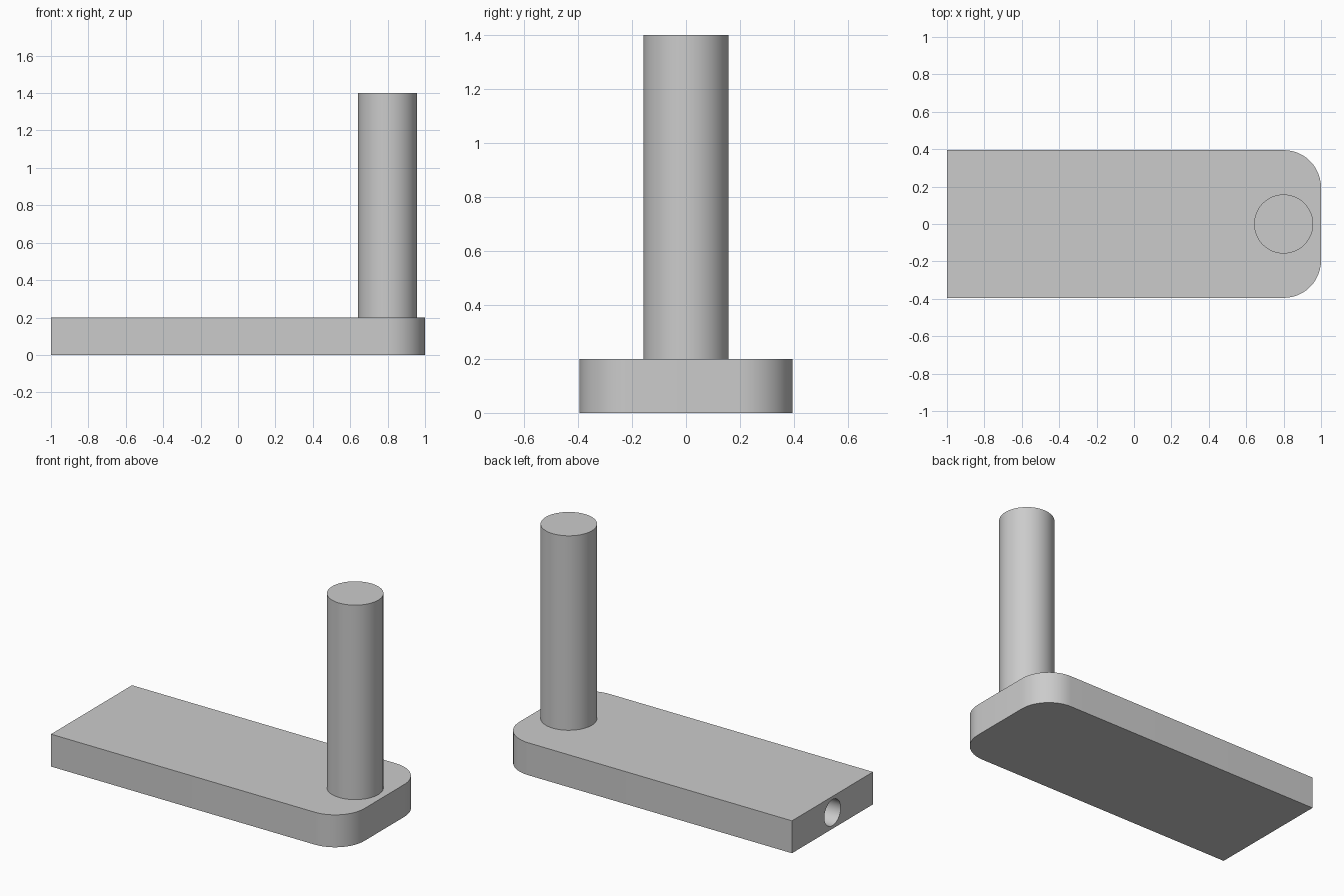
import bpy
import bmesh
import math

cube = bpy.data.objects.get("Cube")
if cube:
    bpy.data.objects.remove(cube, do_unlink=True)

LENGTH, HALF_WIDTH, THICK = 2.0, 0.395, 0.2
CORNER, PIN_X, PIN_R, TOP = 0.2, 0.8, 0.158, 1.4
HOLE_R, HOLE_DEPTH = 0.08, 0.5

# Single grey material
grey = bpy.data.materials.new("plain grey")
grey.use_nodes = True
colour = (0.6, 0.6, 0.6, 1)
grey.diffuse_color = colour
grey.node_tree.nodes["Principled BSDF"].inputs["Base Color"].default_value = colour


def activate(obj):
    bpy.ops.object.select_all(action="DESELECT")
    obj.select_set(True)
    bpy.context.view_layer.objects.active = obj


def smooth(obj):
    activate(obj)
    bpy.ops.object.shade_smooth_by_angle(angle=math.radians(30))


def cylinder(name, radius, depth, location, rotation=(0, 0, 0)):
    bpy.ops.mesh.primitive_cylinder_add(
        vertices=48, radius=radius, depth=depth, location=location, rotation=rotation)
    obj = bpy.context.object
    obj.name = name
    obj.data.materials.append(grey)
    return obj


# Base plate: square at one end, rounded corners at the other
outline = [(-LENGTH / 2, HALF_WIDTH), (-LENGTH / 2, -HALF_WIDTH)]
for side, start in ((-1, -90), (1, 0)):
    for i in range(13):
        a = math.radians(start + i * 7.5)
        outline.append((LENGTH / 2 - CORNER + CORNER * math.cos(a),
                        side * (HALF_WIDTH - CORNER) + CORNER * math.sin(a)))
bm = bmesh.new()
face = bm.faces.new([bm.verts.new((x, y, 0)) for x, y in outline])
result = bmesh.ops.extrude_face_region(bm, geom=[face])
raised = [v for v in result["geom"] if isinstance(v, bmesh.types.BMVert)]
bmesh.ops.translate(bm, verts=raised, vec=(0, 0, THICK))
bmesh.ops.recalc_face_normals(bm, faces=bm.faces)
mesh = bpy.data.meshes.new("base_plate")
bm.to_mesh(mesh)
bm.free()
mesh.materials.append(grey)
plate = bpy.data.objects.new("base_plate", mesh)
bpy.context.collection.objects.link(plate)

# Blind hole bored into the square end
cutter = cylinder("hole_cutter", HOLE_R, HOLE_DEPTH * 2,
                  (-LENGTH / 2, 0, THICK / 2), (0, math.pi / 2, 0))
bore = plate.modifiers.new("end_hole", "BOOLEAN")
bore.operation = "DIFFERENCE"
bore.solver = "EXACT"
bore.object = cutter
activate(plate)
bpy.ops.object.modifier_apply(modifier=bore.name)
bpy.data.objects.remove(cutter, do_unlink=True)
smooth(plate)

# Upright pin, seated slightly into the plate
seat = THICK - 0.02
pin = cylinder("upright_pin", PIN_R, TOP - seat, (PIN_X, 0, (TOP + seat) / 2))
smooth(pin)
